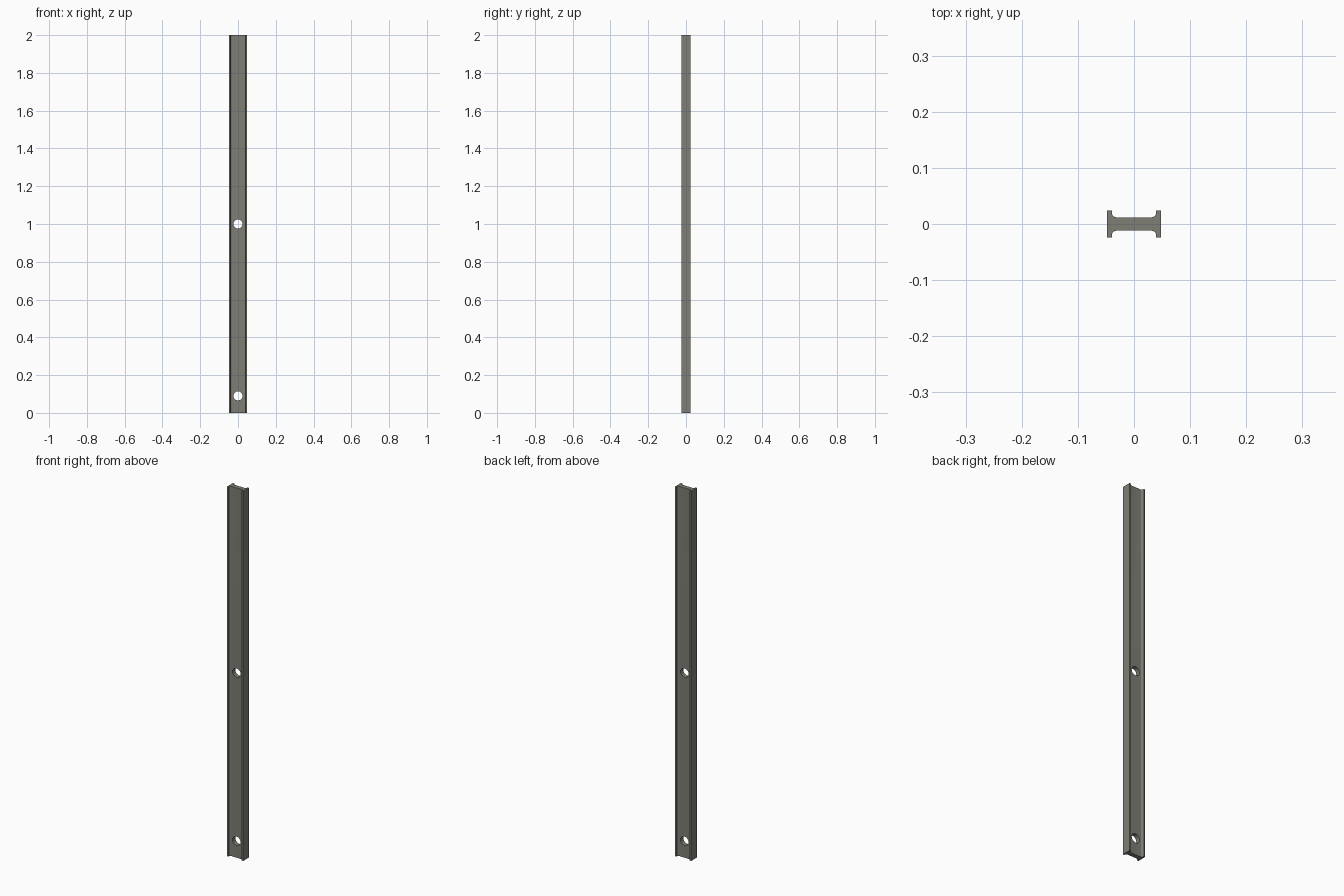
import bpy, bmesh, math

if "Cube" in bpy.data.objects:
    bpy.data.objects.remove(bpy.data.objects["Cube"])

HALF_W, HALF_D, HEIGHT = 0.048, 0.0245, 2.0
FLANGE, WEB, FILLET = 0.0085, 0.012, 0.008   # flange thickness, half web, fillet radius
HOLE_R, HOLES = 0.024, (0.09, 1.0)

mat = bpy.data.materials.new("grey_steel")
mat.diffuse_color = (0.21, 0.21, 0.18, 1)
mat.use_nodes = True
mat.node_tree.nodes["Principled BSDF"].inputs["Base Color"].default_value = mat.diffuse_color


def new_object(name, bm):
    mesh = bpy.data.meshes.new(name)
    bm.to_mesh(mesh)
    bm.free()
    mesh.materials.append(mat)
    ob = bpy.data.objects.new(name, mesh)
    bpy.context.collection.objects.link(ob)
    return ob


# Quarter of the I section: flange corner, then concave fillet onto the web
inner = HALF_W - FLANGE
quarter = [(HALF_W, HALF_D), (inner, HALF_D)]
for i in range(7):
    a = math.pi / 2 * i / 6
    quarter.append((inner - FILLET + FILLET * math.cos(a),
                    WEB + FILLET - FILLET * math.sin(a)))
half = quarter + [(-x, y) for x, y in reversed(quarter)]
section = half + [(-x, -y) for x, y in half]

# Beam extruded upwards from the section
bm = bmesh.new()
base = bm.faces.new([bm.verts.new((x, y, 0)) for x, y in section])
top = bmesh.ops.extrude_face_region(bm, geom=[base], use_keep_orig=True)["geom"]
bmesh.ops.translate(bm, vec=(0, 0, HEIGHT),
                    verts=[g for g in top if isinstance(g, bmesh.types.BMVert)])
bmesh.ops.recalc_face_normals(bm, faces=bm.faces)
beam = new_object("beam", bm)

# Round holes through the web
for i, z in enumerate(HOLES):
    bm = bmesh.new()
    bmesh.ops.create_cone(bm, cap_ends=True, segments=40,
                          radius1=HOLE_R, radius2=HOLE_R, depth=0.2)
    cutter = new_object(f"hole_cutter_{i + 1}", bm)
    cutter.location = (0, 0, z)
    cutter.rotation_euler = (math.pi / 2, 0, 0)
    cutter.hide_render = True
    cutter.hide_set(True)
    mod = beam.modifiers.new(f"hole_{i + 1}", "BOOLEAN")
    mod.object = cutter
    mod.operation = "DIFFERENCE"
    mod.solver = "EXACT"

# Apply the cuts, then smooth the fillets and bores
bpy.context.view_layer.objects.active = beam
beam.select_set(True)
for mod in list(beam.modifiers):
    bpy.ops.object.modifier_apply(modifier=mod.name)
for ob in [o for o in bpy.data.objects if o.name.startswith("hole_cutter")]:
    bpy.data.objects.remove(ob)
bpy.ops.object.shade_smooth_by_angle(angle=math.radians(30))
